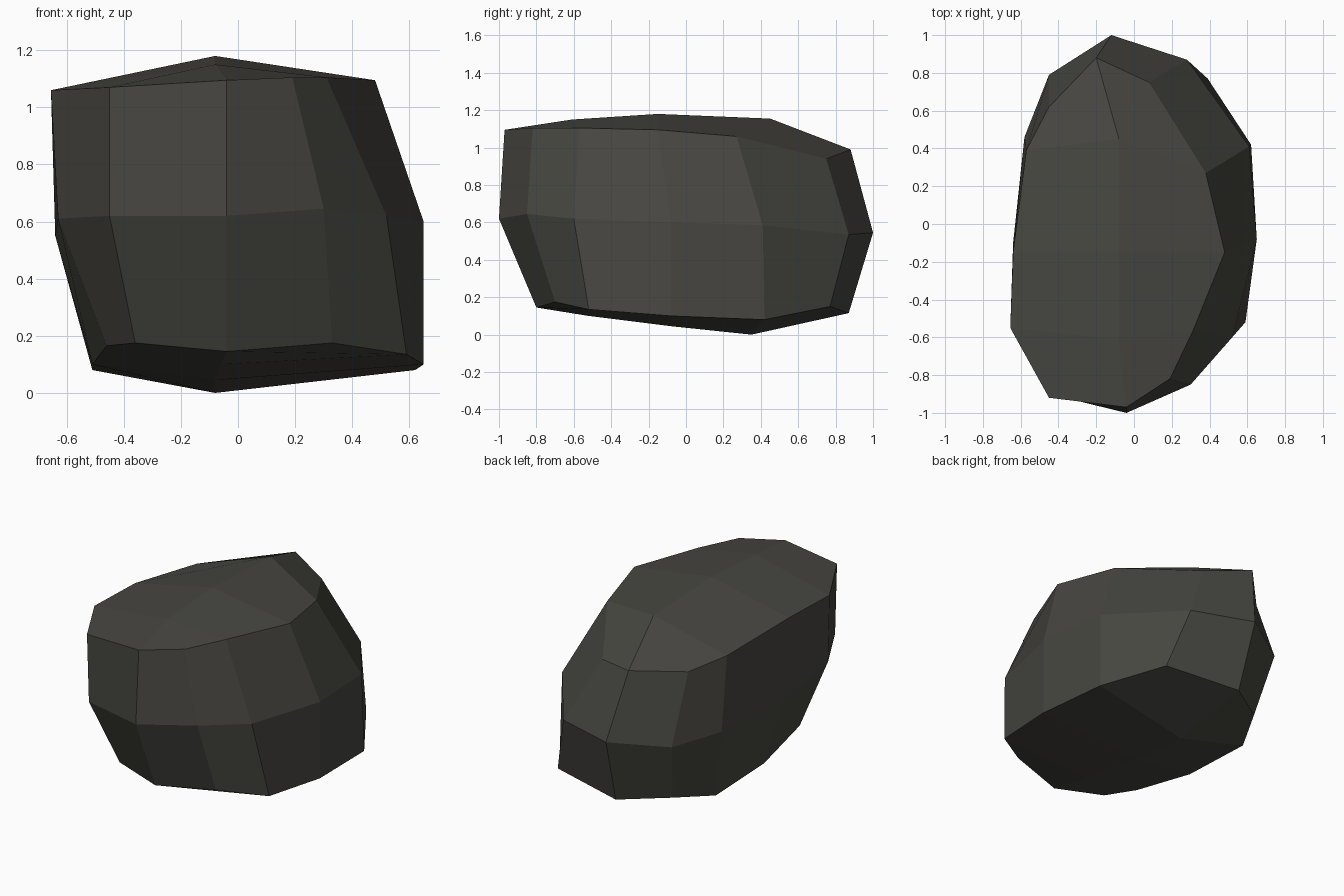
import bpy, bmesh

if "Cube" in bpy.data.objects:
    bpy.data.objects.remove(bpy.data.objects["Cube"])

# Three outline rings, each 12 points, counter-clockwise from front centre
low = [(-.04, -.80, .145), (.33, -.70, .175), (.59, -.52, .135), (.65, -.08, .10),
       (.62, .42, .08), (.39, .77, .15), (-.10, .87, .115), (-.38, .68, .13),
       (-.51, .42, .08), (-.51, -.08, .10), (-.46, -.52, .165), (-.36, -.71, .175)]
mid = [(-.04, -1.0, .62), (.30, -.85, .645), (.52, -.60, .62), (.65, -.08, .60),
       (.61, .41, .585), (.28, .87, .535), (-.12, 1.0, .545), (-.45, .79, .52),
       (-.58, .46, .53), (-.64, -.10, .55), (-.63, -.57, .61), (-.45, -.90, .62)]
high = [(-.04, -.97, 1.095), (.19, -.82, 1.105), (.31, -.57, 1.105), (.48, -.15, 1.095),
        (.38, .27, 1.06), (.08, .75, .94), (-.20, .88, .99), (-.45, .62, .95),
        (-.57, .39, 1.0), (-.64, -.15, 1.06), (-.655, -.55, 1.06), (-.45, -.92, 1.07)]
# Spine points running front to back through each cap
low_spine = [(-.06, -.52, .10), (-.08, -.08, .045), (-.08, .35, 0)]
high_spine = [(-.08, -.61, 1.15), (-.08, -.15, 1.18), (-.08, .45, 1.155)]

bm = bmesh.new()


def verts(points):
    return [bm.verts.new(p) for p in points]


def cap(ring, spine):
    # 3 x 5 grid of points closes the top or bottom
    rows = [[ring[11], ring[0], ring[1]]]
    rows += [[ring[10 - i], spine[i], ring[2 + i]] for i in range(3)]
    rows += [[ring[7], ring[6], ring[5]]]
    for a, b in zip(rows, rows[1:]):
        for i in range(2):
            bm.faces.new((a[i], a[i + 1], b[i + 1], b[i]))


# Sides
rings = [verts(r) for r in (low, mid, high)]
for a, b in zip(rings, rings[1:]):
    for i in range(12):
        j = (i + 1) % 12
        bm.faces.new((a[i], a[j], b[j], b[i]))

# Top and bottom caps
cap(rings[0], verts(low_spine))
cap(rings[2], verts(high_spine))
bmesh.ops.recalc_face_normals(bm, faces=bm.faces)

mesh = bpy.data.meshes.new("boulder")
bm.to_mesh(mesh)
bm.free()
boulder = bpy.data.objects.new("boulder", mesh)
bpy.context.collection.objects.link(boulder)

# Stone colour
stone = bpy.data.materials.new("dark grey stone")
stone.diffuse_color = (.062, .061, .052, 1)
stone.use_nodes = True
stone.node_tree.nodes["Principled BSDF"].inputs["Base Color"].default_value = stone.diffuse_color
mesh.materials.append(stone)
